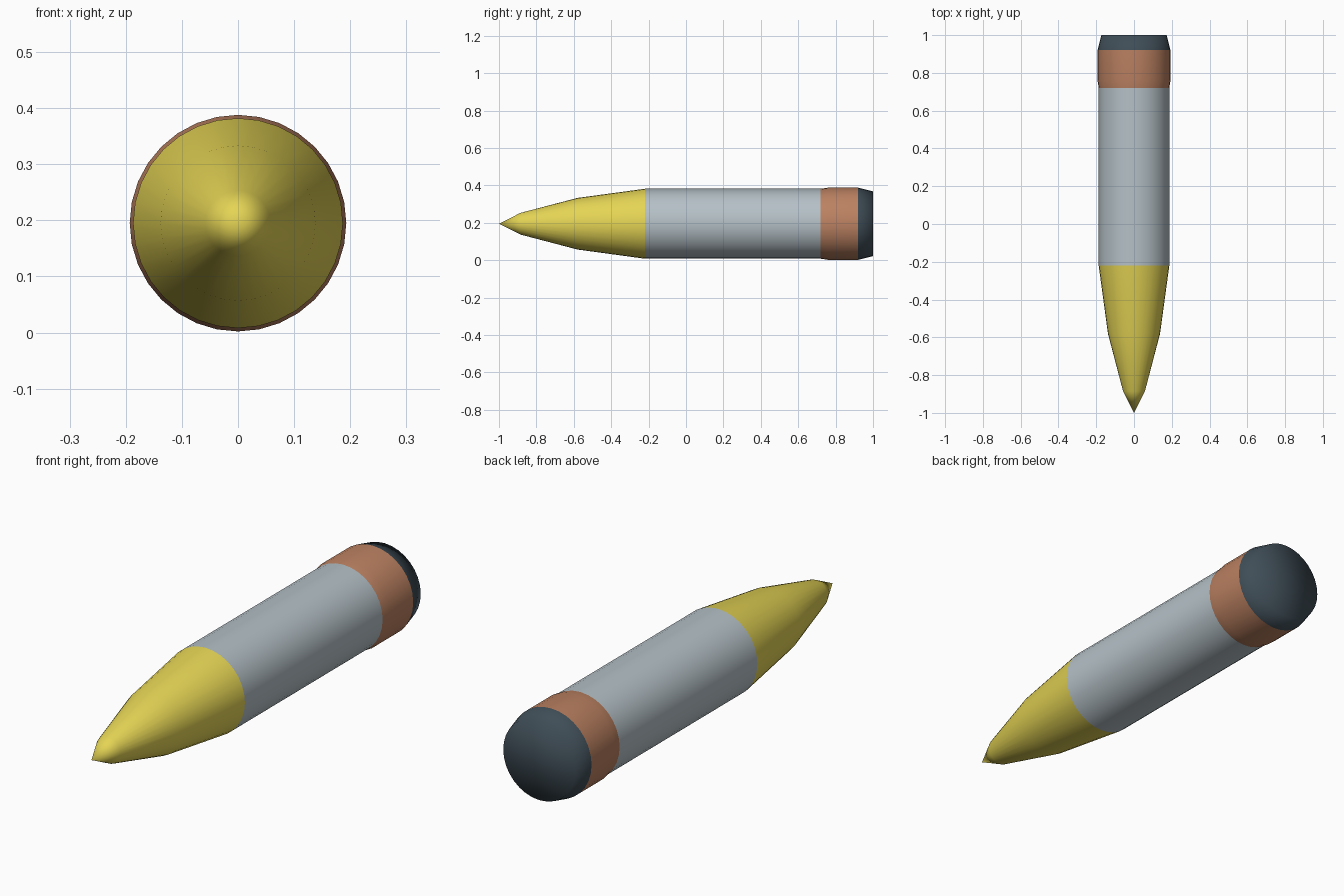
import bpy, bmesh
from math import sin, cos, tau

if "Cube" in bpy.data.objects:
    bpy.data.objects.remove(bpy.data.objects["Cube"])

SIDES = 32
AXIS_Z = 0.195


def lathe(name, profile, color):
    """Revolve (y, radius) points around the shell's long axis; radius 0 makes a pole."""
    bm = bmesh.new()
    rings = []
    for y, r in profile:
        n = SIDES if r > 0 else 1
        rings.append([bm.verts.new((r * sin(tau * i / SIDES), y,
                                    AXIS_Z + r * cos(tau * i / SIDES))) for i in range(n)])
    for a, b in zip(rings, rings[1:]):
        for i in range(SIDES):
            j = (i + 1) % SIDES
            quad = [a[i % len(a)], a[j % len(a)], b[j % len(b)], b[i % len(b)]]
            bm.faces.new(list(dict.fromkeys(quad)))
    bmesh.ops.recalc_face_normals(bm, faces=bm.faces)
    # Open tubes: make sure the normals point away from the axis
    bm.normal_update()
    face = bm.faces[:][SIDES] if len(rings) > 2 else bm.faces[:][0]
    c = face.calc_center_median()
    if face.normal.x * c.x + face.normal.z * (c.z - AXIS_Z) < 0:
        bmesh.ops.reverse_faces(bm, faces=bm.faces)
    for f in bm.faces:
        f.smooth = True
    mesh = bpy.data.meshes.new(name)
    bm.to_mesh(mesh)
    bm.free()
    mat = bpy.data.materials.new(name + "_paint")
    mat.diffuse_color = (*color, 1)
    mat.use_nodes = True
    mat.node_tree.nodes["Principled BSDF"].inputs["Base Color"].default_value = mat.diffuse_color
    mesh.materials.append(mat)
    obj = bpy.data.objects.new(name, mesh)
    bpy.context.collection.objects.link(obj)
    return obj


# Pointed yellow nose
lathe("nose", [(-1, 0), (-0.885, 0.058), (-0.58, 0.138), (-0.22, 0.187)], (0.78, 0.66, 0.09))
# Straight grey casing
lathe("casing", [(-0.22, 0.187), (0.72, 0.187)], (0.46, 0.53, 0.57))
# Slightly raised copper band
lathe("driving_band", [(0.72, 0.187), (0.76, 0.193), (0.92, 0.193)], (0.50, 0.22, 0.12))
# Dark tapered base with a flat end
lathe("base", [(0.92, 0.193), (1, 0.173), (1, 0)], (0.05, 0.075, 0.095))
